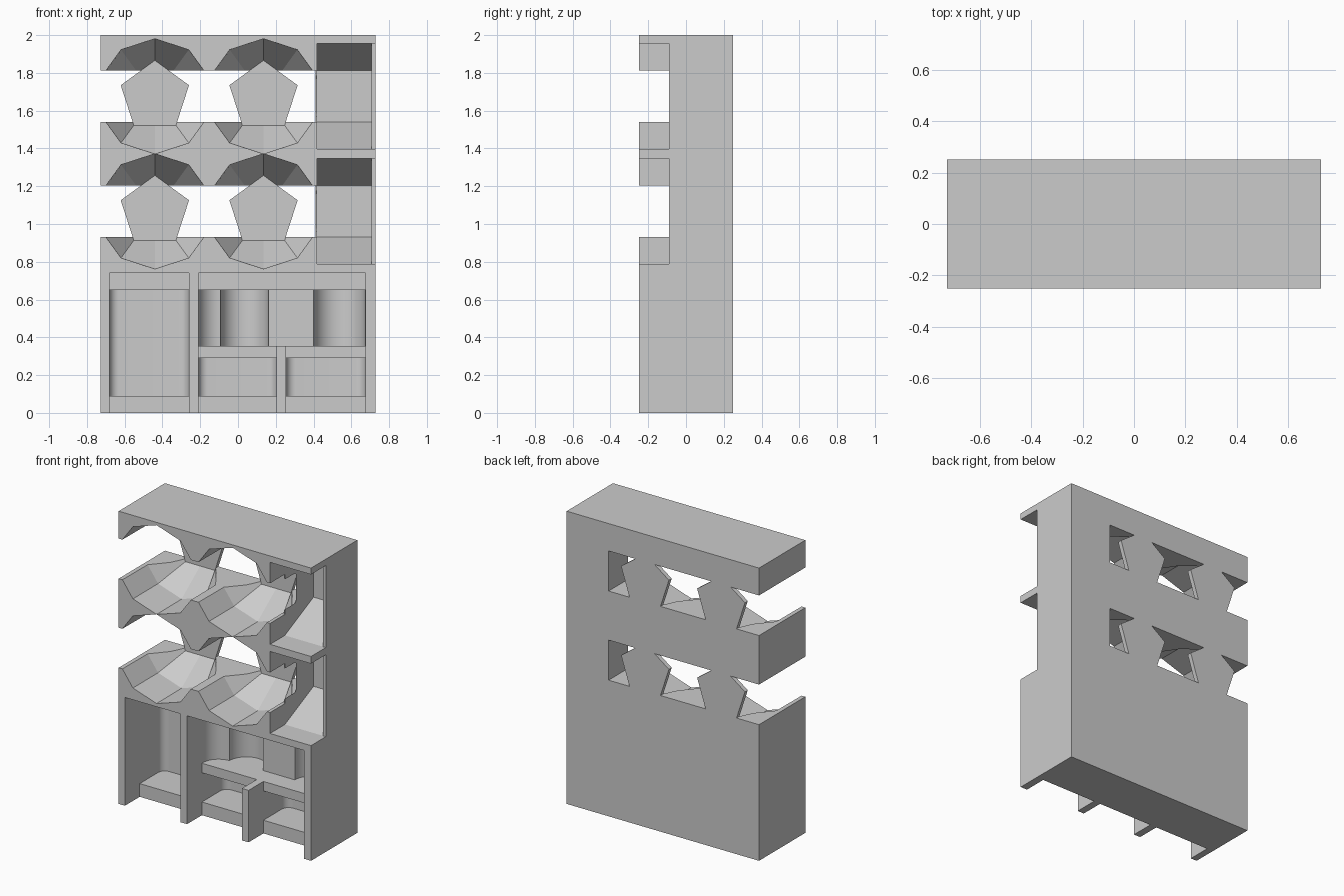
import bpy, bmesh, math

if "Cube" in bpy.data.objects:
    bpy.data.objects.remove(bpy.data.objects["Cube"], do_unlink=True)

mat = bpy.data.materials.new("plain_grey")
mat.use_nodes = True
grey = (0.6, 0.6, 0.6, 1)
mat.diffuse_color = grey
mat.node_tree.nodes["Principled BSDF"].inputs["Base Color"].default_value = grey

FRONT, RECESS, BACK = -0.25, -0.09, 0.22


def loft(name, rings):
    """Closed solid through a list of equal-length rings."""
    bm = bmesh.new()
    loops = [[bm.verts.new(p) for p in ring] for ring in rings]
    n = len(loops[0])
    for a, b in zip(loops, loops[1:]):
        for i in range(n):
            j = (i + 1) % n
            bm.faces.new((a[i], a[j], b[j], b[i]))
    bm.faces.new(loops[0])
    bm.faces.new(loops[-1])
    bmesh.ops.recalc_face_normals(bm, faces=bm.faces[:])
    mesh = bpy.data.meshes.new(name)
    bm.to_mesh(mesh)
    bm.free()
    mesh.materials.append(mat)
    obj = bpy.data.objects.new(name, mesh)
    bpy.context.collection.objects.link(obj)
    return obj


def rect(x0, x1, y, z0, z1):
    return [(x0, y, z0), (x1, y, z0), (x1, y, z1), (x0, y, z1)]


def box(name, x0, x1, y0, y1, z0, z1):
    return loft(name, [rect(x0, x1, y0, z0, z1), rect(x0, x1, y1, z0, z1)])


def upright(name, plan, z0, z1):
    return loft(name, [[(x, y, z) for x, y in plan] for z in (z0, z1)])


def cut(target, cutter):
    """Subtract the cutter from the target and discard it."""
    mod = target.modifiers.new("cut", "BOOLEAN")
    mod.operation = "DIFFERENCE"
    mod.solver = "EXACT"
    mod.object = cutter
    bpy.context.view_layer.objects.active = target
    bpy.ops.object.modifier_apply(modifier=mod.name)
    bpy.data.objects.remove(cutter, do_unlink=True)


def decagon(cx, cz, y, r, flat=False):
    """Ten points; with flat set, every second one sits on a pentagon edge."""
    pts = []
    for i in range(10):
        a = math.tau * i / 10
        k = r * math.cos(math.pi / 5) if flat and i % 2 else r
        pts.append((cx + k * math.sin(a), y, cz + k * math.cos(a)))
    return pts


def alcove(name, x0, x1, back, z0, z1, r_left, r_right):
    """Cavity with rounded back corners."""
    plan = [(x0, RECESS - 0.02)]
    for i in range(9):
        a = math.pi / 2 * i / 8
        plan.append((x0 + r_left * (1 - math.cos(a)), back - r_left * (1 - math.sin(a))))
    for i in range(9):
        a = math.pi / 2 * (1 - i / 8)
        plan.append((x1 - r_right * (1 - math.cos(a)), back - r_right * (1 - math.sin(a))))
    plan.append((x1, RECESS - 0.02))
    return upright(name, plan, z0, z1)


body = box("cabinet_body", -0.727, 0.727, FRONT, 0.25, 0, 2)

# Two rows of faceted funnels, each with an open slot and a side bay
for cz in (1.676, 1.067):
    low, high = cz - 0.137, cz + 0.137
    slot = box("slot_cutter", -0.8, 0.41, -0.3, 0.3, low, high)
    for cx in (-0.44, 0.135):
        plug = loft("plug_cutter", [decagon(cx, cz, y, 0.19, True) for y in (BACK, 0.35)])
        cut(slot, plug)
    cut(body, slot)
    for cx in (-0.44, 0.135):
        cut(body, loft("funnel_cutter", [decagon(cx, cz, -0.3, 0.305),
                                         decagon(cx, cz, 0.02, 0.303),
                                         decagon(cx, cz, BACK, 0.19, True)]))
    # Side bay: square opening at the front corner, sloped floor and ceiling behind
    cut(body, box("bay_front_cutter", 0.417, 0.8, -0.3, RECESS, cz - 0.28, cz + 0.28))
    cut(body, loft("bay_cutter", [rect(0.417, 0.707, -0.12, cz - 0.28, cz + 0.28),
                                  rect(0.417, 0.707, RECESS, cz - 0.28, cz + 0.28),
                                  rect(0.417, 0.707, BACK, low, high)]))
    cut(body, box("bay_link_cutter", 0.39, 0.45, -0.3, RECESS, low, high))

# Shallow recesses between the front panels
for x0, x1, z0, z1 in ((-0.68, -0.26, -0.1, 0.74), (-0.21, 0.675, 0.355, 0.74),
                       (-0.21, 0.205, -0.1, 0.36), (0.255, 0.675, -0.1, 0.36)):
    cut(body, box("recess_cutter", x0, x1, -0.3, RECESS, z0, z1))

# Deep alcoves with rounded corners
for x0, x1, z1 in ((-0.68, -0.26, 0.65), (-0.21, 0.205, 0.29), (0.255, 0.675, 0.29)):
    cut(body, alcove("alcove_cutter", x0, x1, 0.16, 0.09, z1, 0.05, 0.05))

# Middle shelf space with two round niches in its back wall
cut(body, alcove("shelf_cutter", -0.21, 0.675, 0.04, 0.355, 0.65, 0.12, 0.01))
for cx, r in ((0.035, 0.127), (0.537, 0.136)):
    circle = [(cx + r * math.cos(math.tau * i / 40), 0.04 + r * math.sin(math.tau * i / 40))
              for i in range(40)]
    cut(body, upright("niche_cutter", circle, 0.355, 0.65))

# Smooth the round walls, keep the facets sharp
bpy.ops.object.select_all(action="DESELECT")
body.select_set(True)
bpy.context.view_layer.objects.active = body
bpy.ops.object.shade_smooth_by_angle(angle=math.radians(15))
